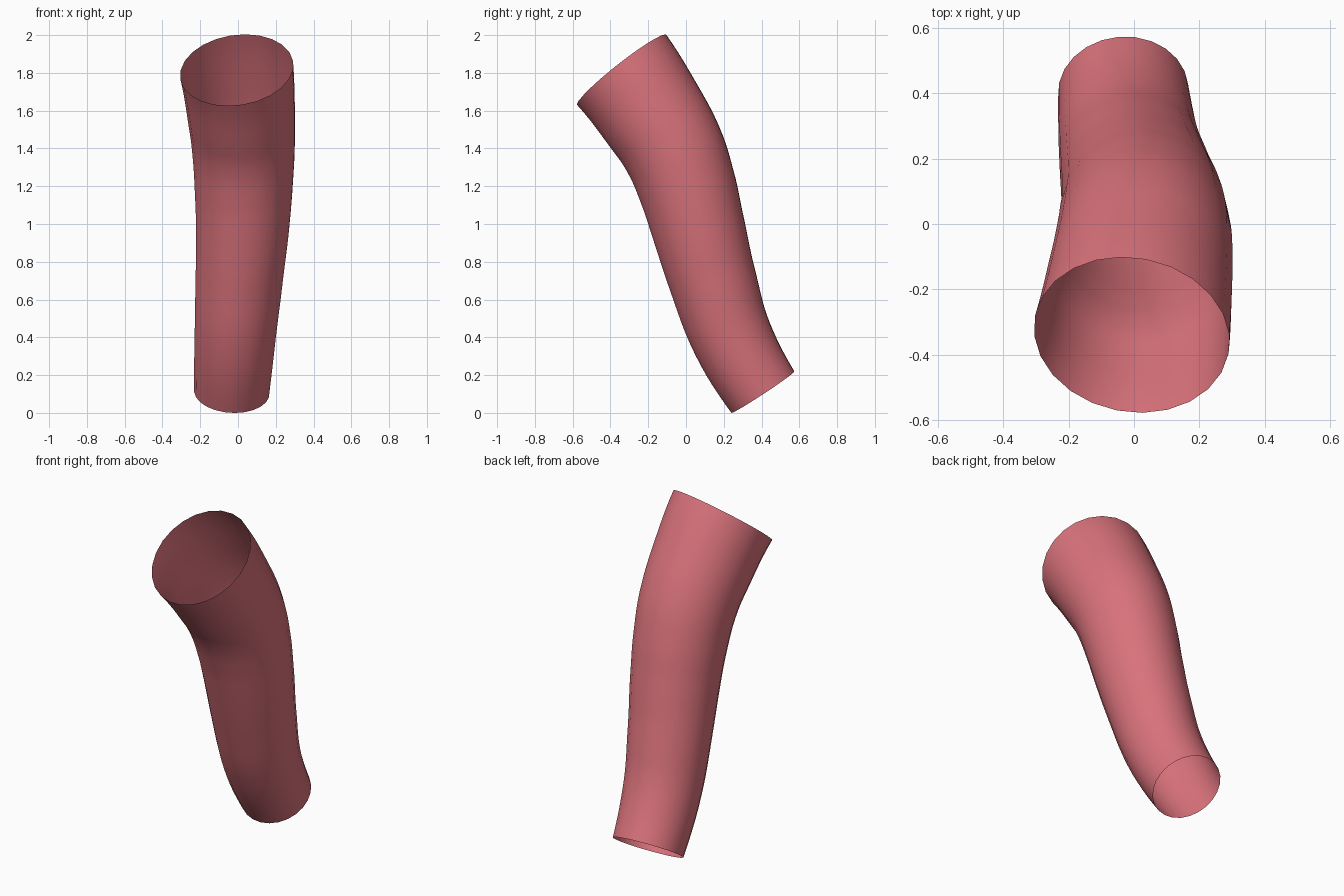
import bpy
from mathutils import Vector

cube = bpy.data.objects.get("Cube")
if cube:
    bpy.data.objects.remove(cube, do_unlink=True)

# Centre line from the narrow lower end to the wide upper end: x, y, z, radius
STATIONS = [
    (-0.033, 0.407, 0.11, 0.20),
    (-0.015, 0.243, 0.40, 0.216),
    (0.006, 0.142, 0.70, 0.232),
    (0.025, 0.06, 1.00, 0.249),
    (0.03, 0.005, 1.20, 0.261),
    (0.029, -0.07, 1.40, 0.273),
    (0.016, -0.19, 1.60, 0.287),
    (-0.007, -0.34, 1.815, 0.302),
]
LOWER_AXIS = Vector((0.05, -0.55, 0.835)).normalized()
UPPER_AXIS = Vector((-0.12, -0.615, 0.78)).normalized()


def aim_end(point, axis, reach):
    """Tilt an open end so that its rim is square to the axis."""
    point.handle_left_type = point.handle_right_type = "FREE"
    point.handle_left = point.co - axis * reach
    point.handle_right = point.co + axis * reach


# Round, open, tapered tube swept along the centre line
curve = bpy.data.curves.new("tapered_tube", "CURVE")
curve.dimensions = "3D"
curve.fill_mode = "FULL"
curve.bevel_depth = 1.0
curve.bevel_resolution = 10
curve.resolution_u = 6
curve.use_fill_caps = False

spline = curve.splines.new("BEZIER")
spline.bezier_points.add(len(STATIONS) - 1)
for point, (x, y, z, radius) in zip(spline.bezier_points, STATIONS):
    point.co = (x, y, z)
    point.radius = radius
    point.handle_left_type = point.handle_right_type = "AUTO"
aim_end(spline.bezier_points[0], LOWER_AXIS, 0.11)
aim_end(spline.bezier_points[-1], UPPER_AXIS, 0.09)

tube = bpy.data.objects.new("tapered_tube", curve)
bpy.context.collection.objects.link(tube)

# Turn the sweep into a smooth mesh
bpy.ops.object.select_all(action="DESELECT")
tube.select_set(True)
bpy.context.view_layer.objects.active = tube
bpy.ops.object.convert(target="MESH")
tube = bpy.context.view_layer.objects.active
bpy.ops.object.shade_smooth_by_angle()

# Rose colour
rose = bpy.data.materials.new("rose")
rose.use_nodes = True
color = (0.70, 0.17, 0.20, 1.0)
rose.diffuse_color = color
rose.node_tree.nodes["Principled BSDF"].inputs["Base Color"].default_value = color
tube.data.materials.clear()
tube.data.materials.append(rose)
